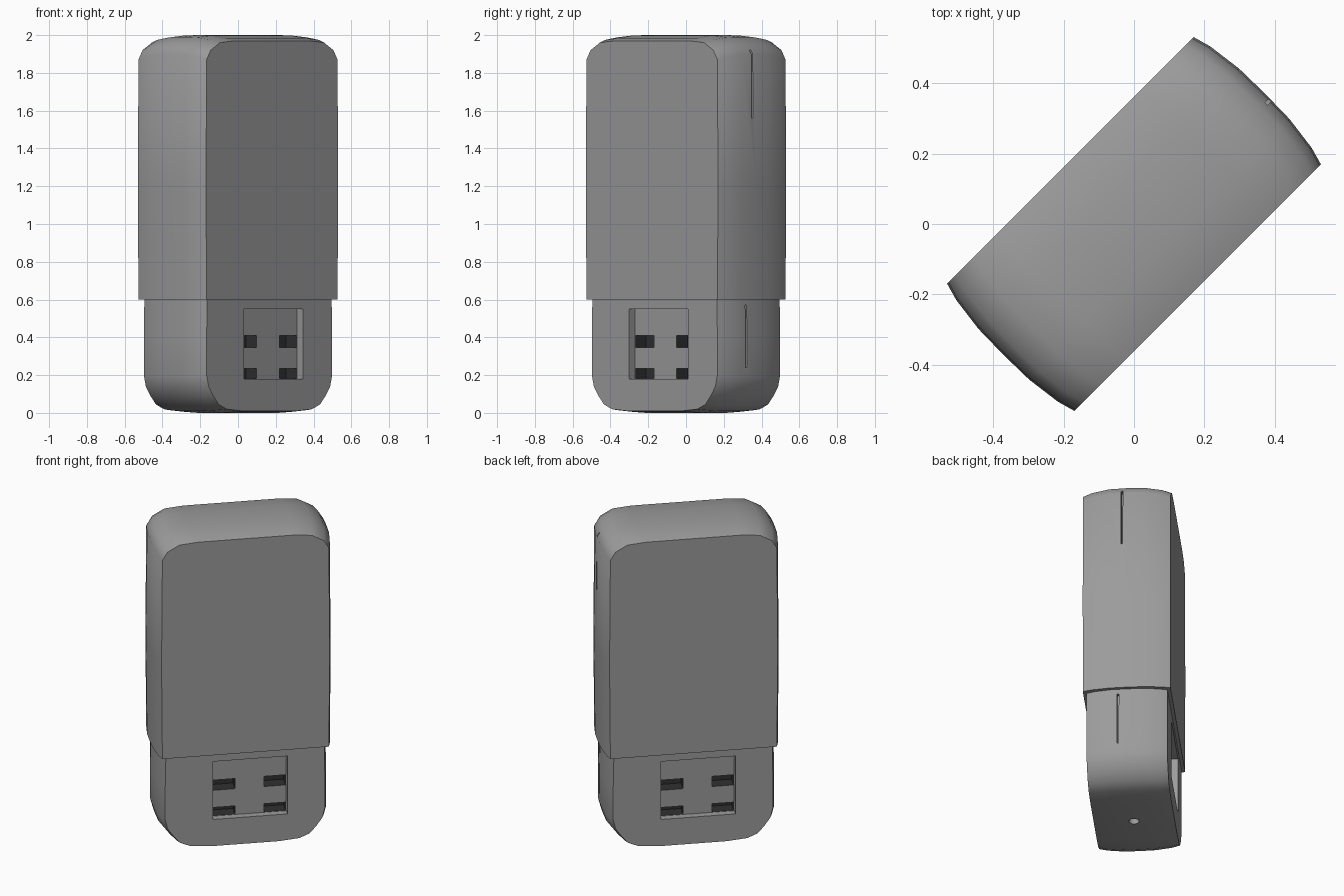
import bpy, bmesh, math
from mathutils import Matrix

if "Cube" in bpy.data.objects:
    bpy.data.objects.remove(bpy.data.objects["Cube"])

TURN = Matrix.Rotation(math.radians(45), 4, 'Z')   # the whole stick stands turned 45 degrees


def material(name, v):
    m = bpy.data.materials.new(name)
    m.diffuse_color = (v, v, v, 1)
    m.use_nodes = True
    m.node_tree.nodes["Principled BSDF"].inputs["Base Color"].default_value = m.diffuse_color
    return m


GREY = material("grey plastic", 0.33)
DARK = material("dark slot", 0.03)


def add_object(name, bm, mat):
    bmesh.ops.recalc_face_normals(bm, faces=bm.faces)
    me = bpy.data.meshes.new(name)
    bm.to_mesh(me)
    bm.free()
    me.transform(TURN)
    me.materials.append(mat)
    ob = bpy.data.objects.new(name, me)
    bpy.context.collection.objects.link(ob)
    return ob


def bowed_block(name, half, thick, bulge, crown):
    """Loft a mirrored side outline across the thickness, with bowed ends."""
    outline = half + [(-u, z) for u, z in reversed(half)]
    zmid = sum(z for _, z in half) / len(half)
    far = half[-1][1] if abs(half[-1][1] - zmid) > 0.05 else half[0][1]
    bm = bmesh.new()
    rings = []
    for t in (-1, -0.8, -0.4, 0, 0.4, 0.8, 1):
        f = 1 - abs(t) ** 3
        rings.append([bm.verts.new((u * (1 + bulge * f), t * thick,
                                    z + (crown * f if abs(z - far) < 0.3 else 0)))
                      for u, z in outline])
    n = len(outline)
    for a, b in zip(rings, rings[1:]):
        for i in range(n):
            j = (i + 1) % n
            bm.faces.new((a[i], a[j], b[j], b[i]))
    bm.faces.new(rings[0])
    bm.faces.new(rings[-1])
    return add_object(name, bm, GREY)


def add_box(bm, x0, x1, y0, y1, z0, z1):
    m = Matrix.Translation(((x0 + x1) / 2, (y0 + y1) / 2, (z0 + z1) / 2))
    s = Matrix.Diagonal((abs(x1 - x0), abs(y1 - y0), z1 - z0, 1))
    bmesh.ops.create_cube(bm, size=1, matrix=m @ s)


def cut(target, name, bm, mat):
    cutter = add_object(name, bm, mat)
    cutter.hide_render = True
    cutter.hide_viewport = True
    mod = target.modifiers.new(name, 'BOOLEAN')
    mod.operation = 'DIFFERENCE'
    mod.solver = 'EXACT'
    mod.material_mode = 'TRANSFER'
    mod.object = cutter


# Cap with bevelled shoulders and a slightly crowned top
cap = bowed_block("cap", [(0.49, 0.60), (0.495, 1.2), (0.49, 1.87), (0.46, 1.92),
                          (0.39, 1.96), (0.28, 1.97)], 0.255, 0.06, 0.03)
# Lower body with rounded bottom corners
body = bowed_block("body", [(0.465, 0.66), (0.47, 0.40), (0.47, 0.20), (0.455, 0.14), (0.42, 0.09),
                            (0.38, 0.045), (0.32, 0.02), (0.2, 0.01)], 0.235, 0.07, -0.01)

# Recessed window on both broad sides, then four deeper slots in each
windows, slots = bmesh.new(), bmesh.new()
for s in (1, -1):
    add_box(windows, s * -0.19, s * 0.25, s * -0.19, s * -0.3, 0.18, 0.55)
    for u0, u1 in ((-0.188, -0.05), (0.12, 0.248)):
        for z0, z1 in ((0.182, 0.235), (0.345, 0.41)):
            add_box(slots, s * u0, s * u1, s * -0.11, s * -0.2, z0, z1)
cut(body, "window_cutter", windows, GREY)
cut(body, "slot_cutter", slots, DARK)

# Small round hole underneath
hole = bmesh.new()
bmesh.ops.create_cone(hole, cap_ends=True, segments=12, radius1=0.03, radius2=0.03,
                      depth=0.08, matrix=Matrix.Translation((0, 0, 0.01)))
cut(body, "hole_cutter", hole, GREY)

# Thin seams on the narrow end
for target, y, z0, z1 in ((cap, -0.025, 1.56, 1.92), (body, -0.05, 0.24, 0.57)):
    seam = bmesh.new()
    add_box(seam, 0.47, 0.6, y - 0.005, y + 0.005, z0, z1)
    cut(target, target.name + "_seam_cutter", seam, GREY)

# Apply the cuts and smooth the rounded surfaces
for ob in (cap, body):
    bpy.ops.object.select_all(action='DESELECT')
    bpy.context.view_layer.objects.active = ob
    ob.select_set(True)
    for mod in list(ob.modifiers):
        bpy.ops.object.modifier_apply(modifier=mod.name)
    bpy.ops.object.shade_smooth_by_angle(angle=math.radians(35))
for ob in list(bpy.data.objects):
    if ob.name.endswith("_cutter"):
        bpy.data.objects.remove(ob)
